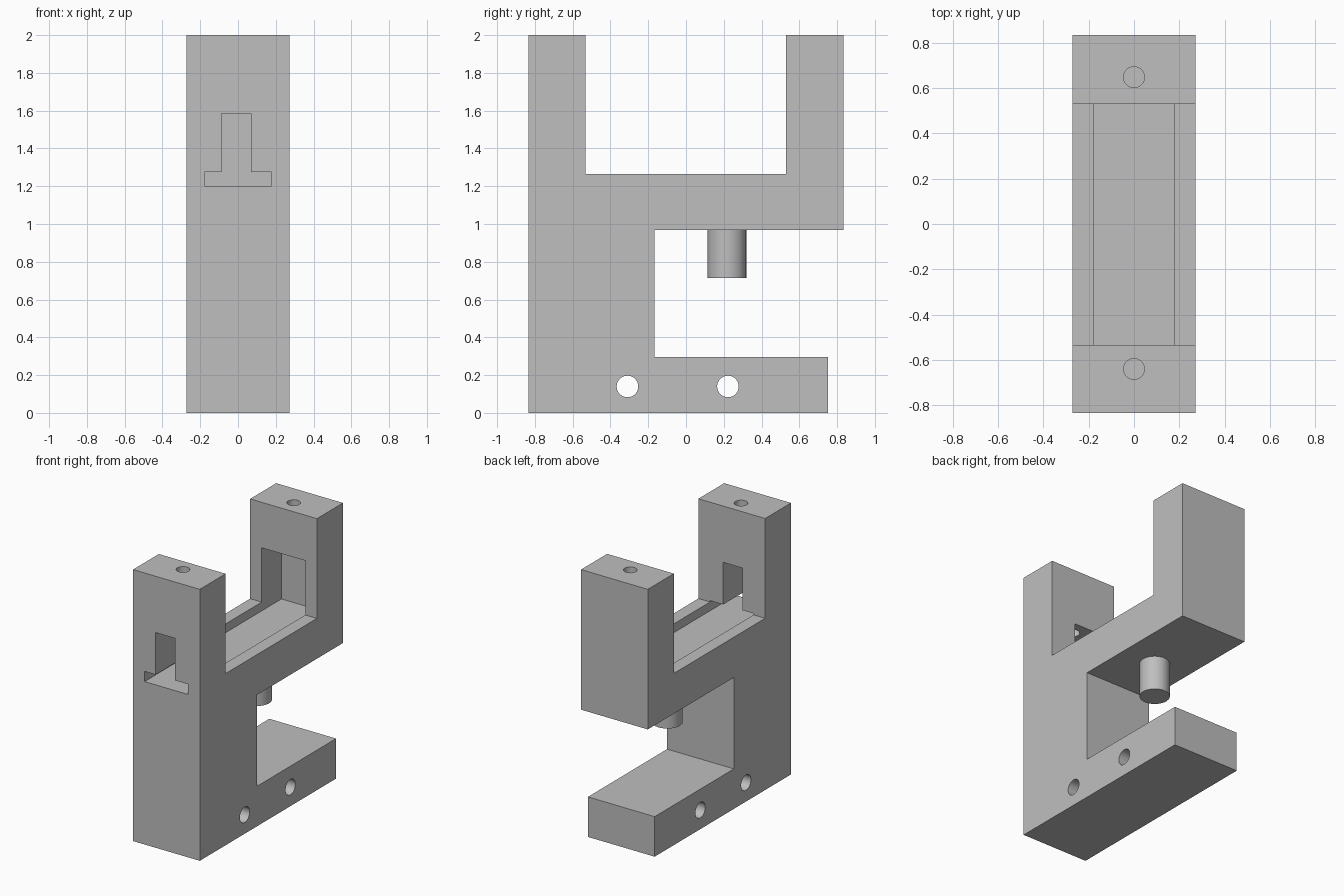
import bpy
import bmesh
from math import pi, radians
from mathutils import Matrix, Vector

cube = bpy.data.objects.get("Cube")
if cube:
    bpy.data.objects.remove(cube, do_unlink=True)

HALF_W = 0.272

grey = bpy.data.materials.new("plain grey")
grey.use_nodes = True
grey.diffuse_color = (0.52, 0.52, 0.52, 1)
grey.node_tree.nodes["Principled BSDF"].inputs["Base Color"].default_value = grey.diffuse_color


def to_object(name, bm):
    bmesh.ops.recalc_face_normals(bm, faces=bm.faces)
    mesh = bpy.data.meshes.new(name)
    bm.to_mesh(mesh)
    bm.free()
    obj = bpy.data.objects.new(name, mesh)
    bpy.context.collection.objects.link(obj)
    mesh.materials.append(grey)
    return obj


def box(name, low, high):
    bm = bmesh.new()
    low, high = Vector(low), Vector(high)
    size = Matrix.Diagonal((high - low).to_4d())
    bmesh.ops.create_cube(bm, size=1, matrix=Matrix.Translation((low + high) / 2) @ size)
    return to_object(name, bm)


def cylinder(name, center, radius, length, axis="Z"):
    bm = bmesh.new()
    turn = Matrix.Rotation(pi / 2 if axis == "X" else 0, 4, "Y")
    bmesh.ops.create_cone(bm, cap_ends=True, segments=48, radius1=radius, radius2=radius,
                          depth=length, matrix=Matrix.Translation(center) @ turn)
    return to_object(name, bm)


def activate(obj):
    bpy.ops.object.select_all(action="DESELECT")
    obj.select_set(True)
    bpy.context.view_layer.objects.active = obj


def cut(target, cutter):
    cutter.hide_render = True
    mod = target.modifiers.new("cut", "BOOLEAN")
    mod.operation = "DIFFERENCE"
    mod.solver = "EXACT"
    mod.object = cutter
    activate(target)
    bpy.ops.object.modifier_apply(modifier=mod.name)
    bpy.data.objects.remove(cutter, do_unlink=True)


# Frame: side profile (y, z) extruded across the width
profile = [(-0.833, 0), (0.753, 0), (0.753, 0.295), (-0.168, 0.295), (-0.168, 0.968),
           (0.833, 0.968), (0.833, 2), (0.53, 2), (0.53, 1.265), (-0.533, 1.265),
           (-0.533, 2), (-0.833, 2)]
bm = bmesh.new()
face = bm.faces.new([bm.verts.new((-HALF_W, y, z)) for y, z in profile])
side = bmesh.ops.extrude_face_region(bm, geom=[face])
moved = [v for v in side["geom"] if isinstance(v, bmesh.types.BMVert)]
bmesh.ops.translate(bm, verts=moved, vec=(2 * HALF_W, 0, 0))
frame = to_object("clamp_frame", bm)

# Sliding channel, front slot and blind pocket in the back arm
cut(frame, box("channel_cutter", (-0.178, -1, 1.2), (0.177, 0.7, 1.275)))
cut(frame, box("slot_cutter", (-0.088, -1, 1.19999), (0.07, -0.45, 1.585)))
cut(frame, box("pocket_cutter", (-0.178, 0.45, 1.2), (0.177, 0.76, 1.665)))

# Screw holes down through both arms
cut(frame, cylinder("front_hole_cutter", (0, -0.64, 1.8), 0.046, 0.6))
cut(frame, cylinder("back_hole_cutter", (0, 0.648, 1.85), 0.046, 0.6))

# Cross holes through the foot
for y in (-0.31, 0.222):
    cut(frame, cylinder("foot_hole_cutter", (0, y, 0.14), 0.057, 1, "X"))

# Pin hanging below the upper bar
pin = cylinder("pin", (0, 0.217, 0.842), 0.102, 0.256)

for obj in (frame, pin):
    activate(obj)
    bpy.ops.object.shade_smooth_by_angle(angle=radians(30))
